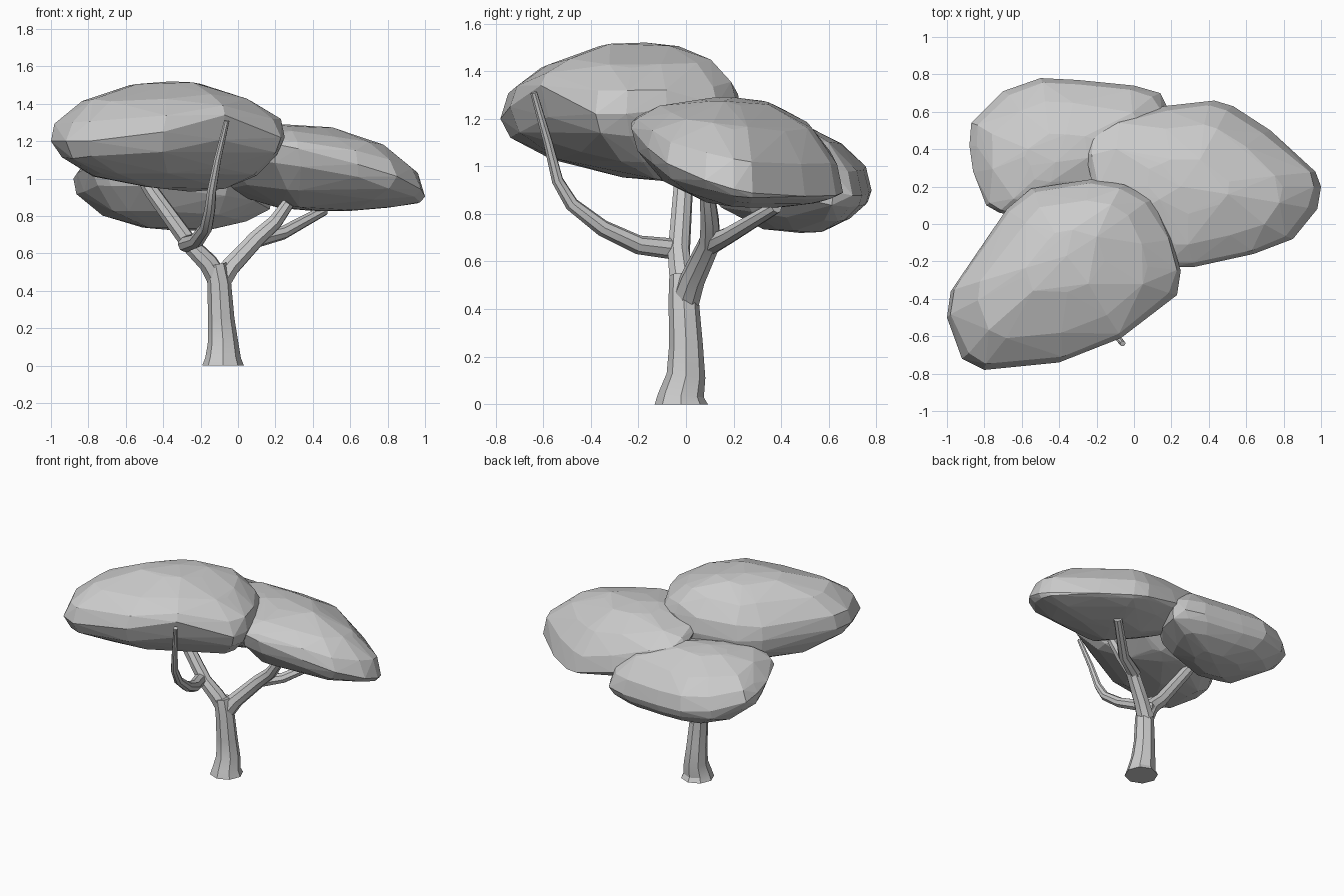
import bpy
import bmesh
import math
import random
from mathutils import Vector

random.seed(4)

cube = bpy.data.objects.get("Cube")
if cube:
    bpy.data.objects.remove(cube, do_unlink=True)

# One plain material for the whole tree
grey = bpy.data.materials.new("light_grey")
grey.use_nodes = True
colour = (0.6, 0.6, 0.6, 1)
grey.diffuse_color = colour
for node in grey.node_tree.nodes:
    if node.type == "BSDF_PRINCIPLED":
        node.inputs["Base Color"].default_value = colour


def add_object(name, data):
    data.materials.append(grey)
    obj = bpy.data.objects.new(name, data)
    bpy.context.collection.objects.link(obj)
    return obj


def limb(name, thick, thin, path, flare=1):
    """Eight-sided tube along a path, tapering from thick to thin."""
    curve = bpy.data.curves.new(name, "CURVE")
    curve.dimensions = "3D"
    curve.bevel_depth = 1
    curve.bevel_resolution = 2
    curve.use_fill_caps = True
    spline = curve.splines.new("POLY")
    last = len(path) - 1
    spline.points.add(last)
    for index, position in enumerate(path):
        remaining = (last - index) / last
        spline.points[index].co = (*position, 1)
        spline.points[index].radius = thin + (thick - thin) * remaining ** flare
    obj = add_object(name, curve)
    bpy.ops.object.select_all(action="DESELECT")
    obj.select_set(True)
    bpy.context.view_layer.objects.active = obj
    bpy.ops.object.convert(target="MESH")
    bpy.ops.object.shade_smooth_by_angle(angle=math.radians(30))


def canopy(name, crown, underside, rim_height, slope, outline):
    """Faceted leaf mass: rings shrink from a sloping rim to both poles.
    An outline point may carry a third value that lifts the rim there."""
    bm = bmesh.new()
    rim = [Vector((x, y, rim_height + slope[0] * x + slope[1] * y + sum(lift)))
           for x, y, *lift in outline]
    for pole in (Vector(crown), Vector(underside)):
        bm.verts.new(pole)
        for degrees in (0, 18, 42, 68):
            angle = math.radians(degrees)
            inward = 1 - math.cos(angle) ** 1.1
            for edge in rim:
                point = edge.lerp(pole, inward)
                point.z = edge.z + (pole.z - edge.z) * math.sin(angle)
                # Uneven facets away from the rim
                if degrees:
                    point.z += random.uniform(-0.01, 0.01)
                    point.x += random.uniform(-0.02, 0.02)
                bm.verts.new(point)
    bmesh.ops.remove_doubles(bm, verts=bm.verts, dist=0.001)
    bmesh.ops.convex_hull(bm, input=bm.verts)
    spare = [vert for vert in bm.verts if not vert.link_faces]
    bmesh.ops.delete(bm, geom=spare, context="VERTS")
    bmesh.ops.recalc_face_normals(bm, faces=bm.faces)
    mesh = bpy.data.meshes.new(name)
    bm.to_mesh(mesh)
    bm.free()
    add_object(name, mesh)


# Trunk with a flared foot
limb("trunk", 0.112, 0.06, [
    (-0.08, -0.02, 0), (-0.08, -0.02, 0.04), (-0.08, 0, 0.12),
    (-0.09, 0, 0.25), (-0.1, -0.01, 0.44), (-0.12, -0.01, 0.54)], flare=1.7)

# Branches
limb("left_branch", 0.06, 0.035, [
    (-0.1, 0, 0.45), (-0.16, -0.02, 0.55), (-0.25, -0.03, 0.64),
    (-0.46, -0.01, 0.93), (-0.53, 0, 1.04)])
limb("right_branch", 0.06, 0.034, [
    (-0.1, 0, 0.44), (-0.04, 0.03, 0.53), (0.1, 0.1, 0.68),
    (0.2, 0.1, 0.77), (0.27, 0.09, 0.87)])
limb("right_side_branch", 0.045, 0.028, [
    (0.08, 0.1, 0.67), (0.24, 0.18, 0.71), (0.46, 0.38, 0.83)])
limb("front_branch", 0.045, 0.015, [
    (-0.28, -0.03, 0.65), (-0.22, -0.2, 0.67), (-0.17, -0.35, 0.74),
    (-0.15, -0.48, 0.84), (-0.14, -0.54, 0.94), (-0.11, -0.58, 1.1),
    (-0.06, -0.64, 1.31)])

# Leaf masses
canopy("front_canopy", (-0.36, -0.17, 1.52), (-0.25, 0, 0.93), 1.2, (0, 0), [
    (-1, -0.5), (-0.98, -0.36), (-0.68, 0.08), (-0.55, 0.19), (-0.22, 0.24),
    (-0.05, 0.21, 0.08), (0.1, 0.13, 0.06), (0.2, -0.08, 0.04),
    (0.25, -0.25, 0.02), (0.23, -0.38, 0.02), (-0.07, -0.61, 0.14),
    (-0.4, -0.74, 0.05), (-0.8, -0.78), (-0.92, -0.72)])
canopy("right_canopy", (0.25, 0.2, 1.29), (0.42, 0.25, 0.83), 1.16, (-0.2, -0.28), [
    (-0.26, 0.38, 0.06), (-0.23, 0.48, 0.06), (-0.1, 0.56, 0.05), (0.16, 0.63),
    (0.43, 0.66), (0.53, 0.63), (0.73, 0.5), (0.97, 0.28), (1, 0.2),
    (0.98, 0.08), (0.85, -0.08), (0.64, -0.16), (0.32, -0.23), (0.2, -0.23),
    (-0.1, 0, 0.05), (-0.22, 0.2, 0.06)])
canopy("back_canopy", (-0.42, 0.33, 1.2), (-0.3, 0.48, 0.72), 1.04, (-0.06, -0.22), [
    (-0.88, 0.42), (-0.87, 0.54), (-0.7, 0.71), (-0.5, 0.78), (-0.3, 0.77),
    (0, 0.74), (0.14, 0.7), (0.18, 0.62), (0.1, 0.4), (-0.05, 0.2),
    (-0.5, 0.02), (-0.72, 0.06), (-0.79, 0.1), (-0.86, 0.28)])
